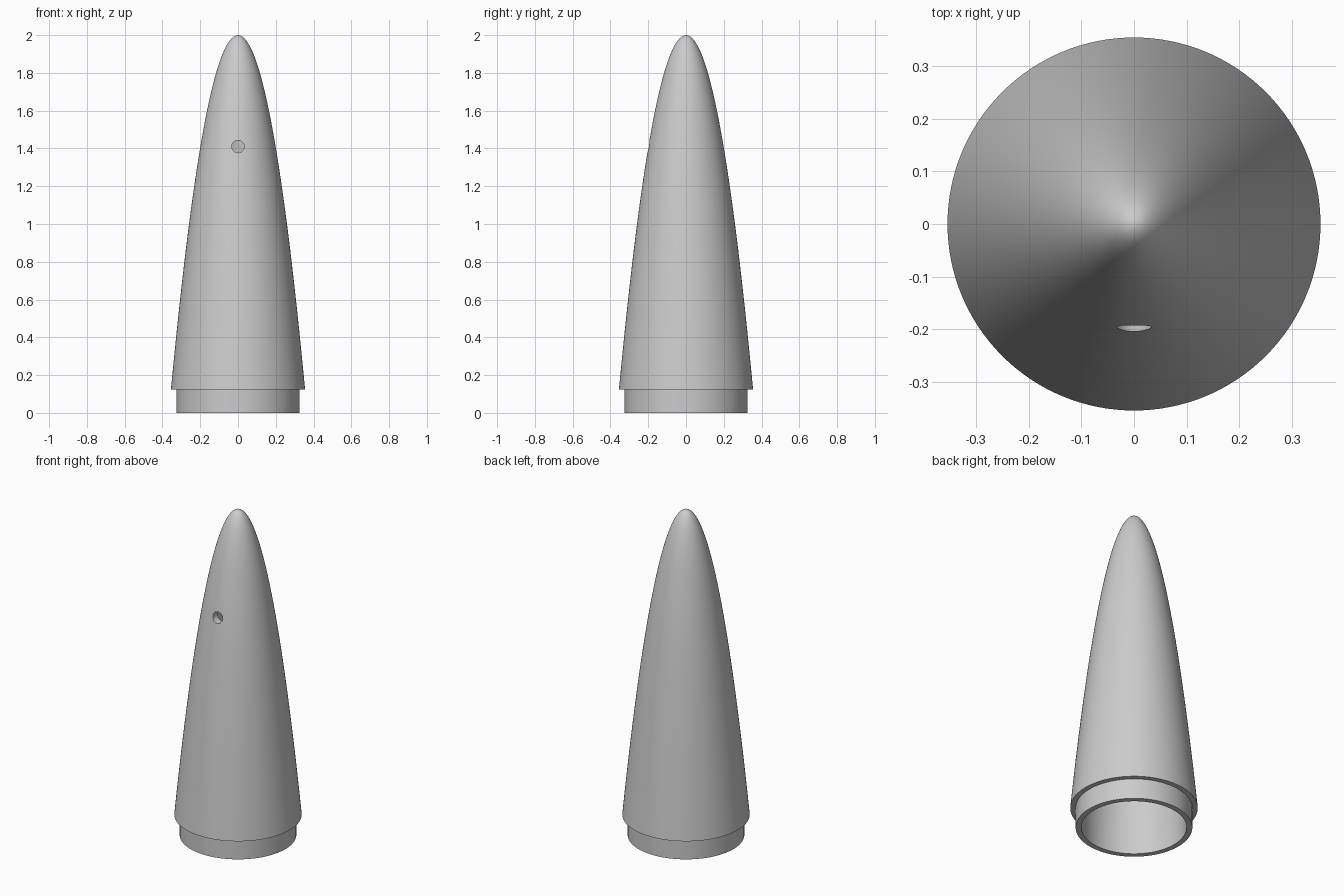
import bpy, bmesh, math
from mathutils import Matrix

cube = bpy.data.objects.get("Cube")
if cube:
    bpy.data.objects.remove(cube, do_unlink=True)

SEGMENTS = 128
RINGS = 32

grey = bpy.data.materials.new("light grey")
grey.use_nodes = True
grey.diffuse_color = (0.6, 0.6, 0.6, 1)
grey.node_tree.nodes["Principled BSDF"].inputs["Base Color"].default_value = grey.diffuse_color


def parabola(radius, base, tip):
    """Points (r, z) of a parabolic nose from the tip down to its base."""
    steps = [i / RINGS for i in range(RINGS + 1)]
    return [(radius * t, tip - (tip - base) * t * t) for t in steps]


def add_object(name, bm):
    mesh = bpy.data.meshes.new(name)
    bm.to_mesh(mesh)
    bm.free()
    mesh.materials.append(grey)
    obj = bpy.data.objects.new(name, mesh)
    bpy.context.collection.objects.link(obj)
    return obj


def lathe(name, profile):
    """Revolve an (r, z) profile about the z axis."""
    bm = bmesh.new()
    verts = [bm.verts.new((0, -r, z)) for r, z in profile]
    edges = [bm.edges.new(pair) for pair in zip(verts, verts[1:])]
    bmesh.ops.spin(bm, geom=verts + edges, cent=(0, 0, 0), axis=(0, 0, 1),
                   angle=math.tau, steps=SEGMENTS)
    bmesh.ops.remove_doubles(bm, verts=bm.verts, dist=1e-5)
    bmesh.ops.recalc_face_normals(bm, faces=bm.faces)
    return add_object(name, bm)


# Hollow nose shell: outer curve, shoulder step, coupler, inner curve
outer = parabola(0.355, 0.125, 2.0)
coupler = [(0.325, 0.125), (0.325, 0), (0.293, 0)]
inner = parabola(0.293, 0.145, 1.9)[::-1]
nose = lathe("nose_cone", outer + coupler + inner)

# Vent hole through the front wall
bm = bmesh.new()
bmesh.ops.create_cone(bm, cap_ends=True, segments=32, radius1=0.033, radius2=0.033, depth=0.35,
                      matrix=Matrix.Translation((0, -0.225, 1.41)) @ Matrix.Rotation(math.pi / 2, 4, "X"))
cutter = add_object("vent_hole_cutter", bm)
cutter.hide_render = True

cut = nose.modifiers.new("vent_hole", "BOOLEAN")
cut.operation = "DIFFERENCE"
cut.solver = "EXACT"
cut.object = cutter

bpy.ops.object.select_all(action="DESELECT")
nose.select_set(True)
bpy.context.view_layer.objects.active = nose
bpy.ops.object.modifier_apply(modifier=cut.name)
bpy.data.objects.remove(cutter, do_unlink=True)
bpy.ops.object.shade_smooth_by_angle(angle=math.radians(30))
